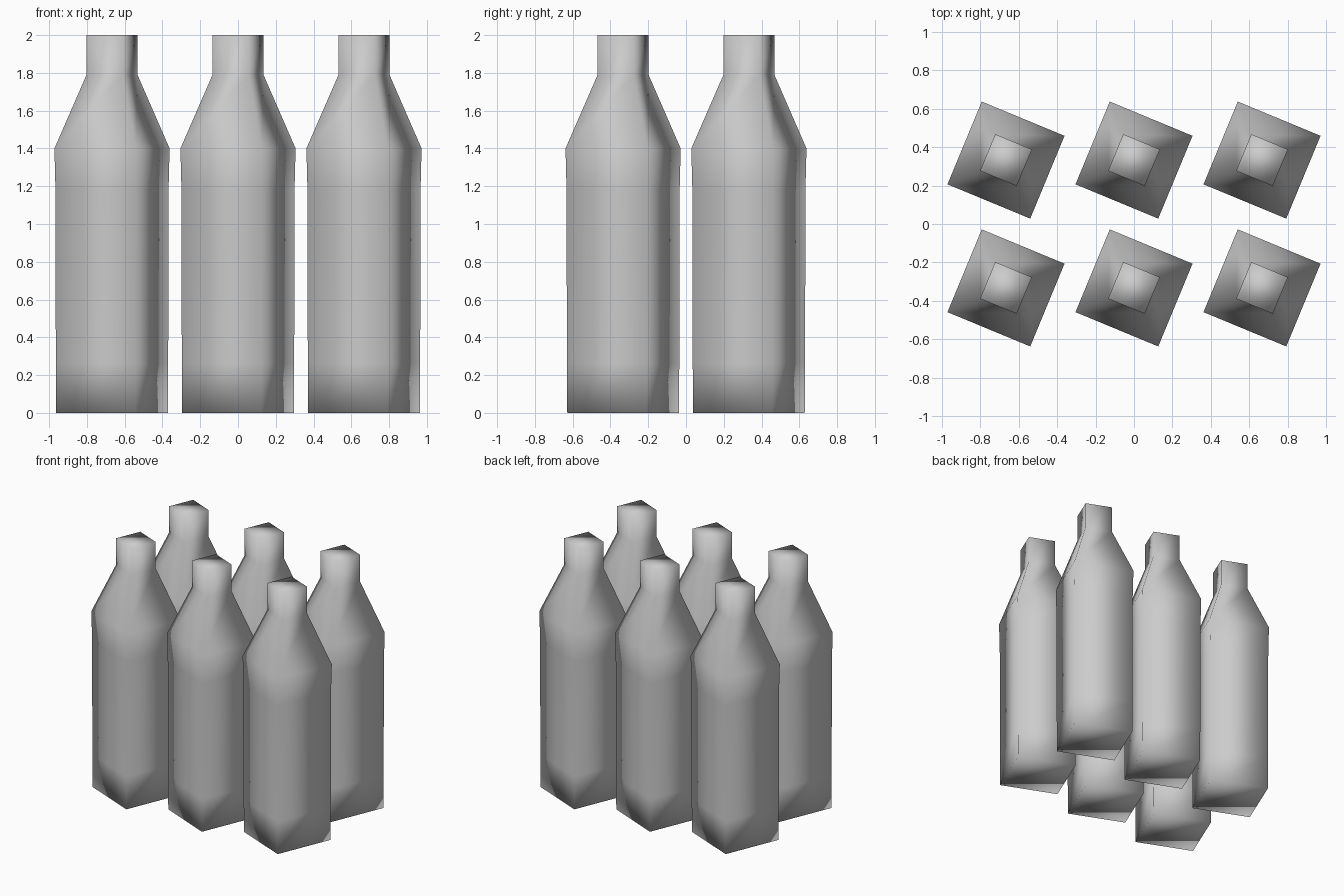
import bpy, bmesh, math

if "Cube" in bpy.data.objects:
    bpy.data.objects.remove(bpy.data.objects["Cube"])

# bottle profile: (radius, height), foot to neck rim
PROFILE = [(0.32, 0.0), (0.322, 0.26), (0.324, 1.18), (0.33, 1.4),
           (0.146, 1.79), (0.146, 2.0)]
SIDES = 4
TURN = math.radians(22.5)


def bottle_mesh():
    bm = bmesh.new()
    rings = []
    for r, z in PROFILE:
        rings.append([bm.verts.new((r * math.cos(TURN + math.tau * i / SIDES),
                                    r * math.sin(TURN + math.tau * i / SIDES), z))
                      for i in range(SIDES)])
    # walls
    for a, b in zip(rings, rings[1:]):
        for i in range(SIDES):
            j = (i + 1) % SIDES
            bm.faces.new((a[i], a[j], b[j], b[i]))
    # base and top caps
    bm.faces.new(rings[0][::-1])
    bm.faces.new(rings[-1])
    for f in bm.faces:
        f.smooth = True
    me = bpy.data.meshes.new("bottle")
    bm.to_mesh(me)
    bm.free()
    return me


# six bottles in a 3 x 2 grid
mesh = bottle_mesh()
for row, y in enumerate((-0.333, 0.333)):
    for col, x in enumerate((-0.667, 0.0, 0.667)):
        ob = bpy.data.objects.new(f"bottle_{row}_{col}", mesh)
        ob.location = (x, y, 0)
        bpy.context.collection.objects.link(ob)
